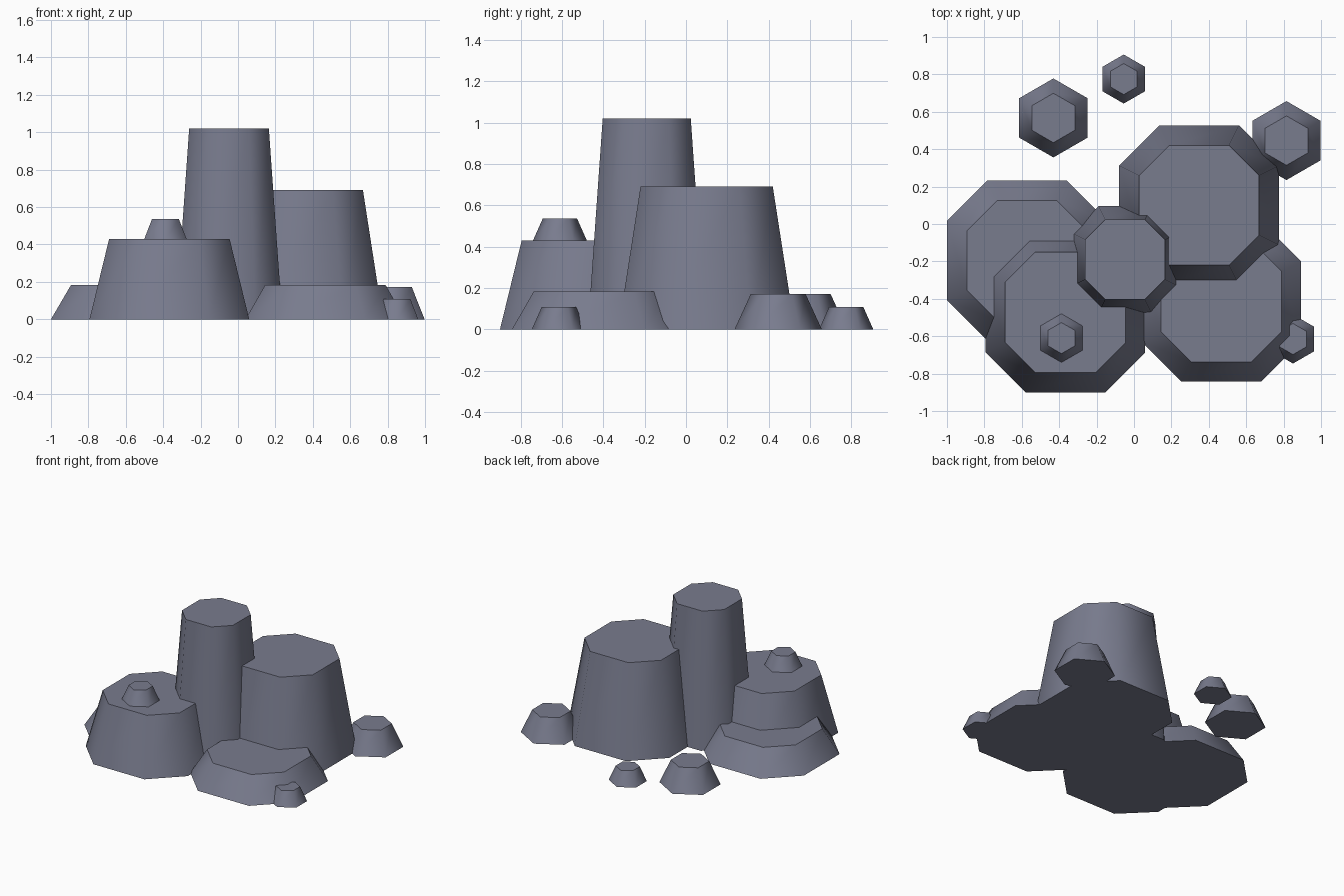
import bpy, bmesh, math

if "Cube" in bpy.data.objects:
    bpy.data.objects.remove(bpy.data.objects["Cube"])

stone = bpy.data.materials.new("slate_grey_stone")
stone.diffuse_color = (0.19, 0.20, 0.27, 1.0)
stone.use_nodes = True
stone.node_tree.nodes["Principled BSDF"].inputs["Base Color"].default_value = stone.diffuse_color

# Unit outlines: a square with quarter-cut corners, and a hexagon with points along y
OCTAGON = [(1, -.5), (1, .5), (.5, 1), (-.5, 1), (-1, .5), (-1, -.5), (-.5, -1), (.5, -1)]
HEXAGON = [(math.cos(math.radians(30 + 60 * i)), math.sin(math.radians(30 + 60 * i))) for i in range(6)]


def tapered_rock(name, outline, x, y, z, base, top, height):
    """Closed tapered prism with smooth walls and crisp flat caps."""
    bm = bmesh.new()
    low = [bm.verts.new((x + u * base, y + v * base, z)) for u, v in outline]
    high = [bm.verts.new((x + u * top, y + v * top, z + height)) for u, v in outline]
    caps = [bm.faces.new(low[::-1]), bm.faces.new(high)]
    n = len(outline)
    for i in range(n):
        j = (i + 1) % n
        bm.faces.new((low[i], low[j], high[j], high[i])).smooth = True
    for cap in caps:
        for e in cap.edges:
            e.smooth = False
    mesh = bpy.data.meshes.new(name)
    bm.to_mesh(mesh)
    bm.free()
    mesh.materials.append(stone)
    obj = bpy.data.objects.new(name, mesh)
    bpy.context.collection.objects.link(obj)


# Large eight-sided columns and slabs: x, y, base half width, top half width, height
for name, x, y, base, top, h in [
    ("tall_column", -0.048, -0.19, 0.285, 0.213, 1.02),
    ("wide_column", 0.348, 0.10, 0.427, 0.32, 0.69),
    ("front_left_block", -0.367, -0.473, 0.427, 0.322, 0.43),
    ("left_slab", -0.573, -0.195, 0.427, 0.32, 0.183),
    ("right_slab", 0.467, -0.415, 0.427, 0.322, 0.183),
]:
    tapered_rock(name, OCTAGON, x, y, 0, base, top, h)

# Small six-sided stones: x, y, z, base radius, top radius, height
for name, x, y, z, base, top, h in [
    ("back_left_stone", -0.431, 0.567, 0, 0.211, 0.132, 0.172),
    ("right_stone", 0.815, 0.446, 0, 0.211, 0.132, 0.172),
    ("back_pebble", -0.055, 0.775, 0, 0.131, 0.083, 0.108),
    ("front_right_pebble", 0.85, -0.615, 0, 0.131, 0.083, 0.108),
    ("block_top_pebble", -0.388, -0.61, 0.428, 0.131, 0.083, 0.108),
]:
    tapered_rock(name, HEXAGON, x, y, z, base, top, h)
